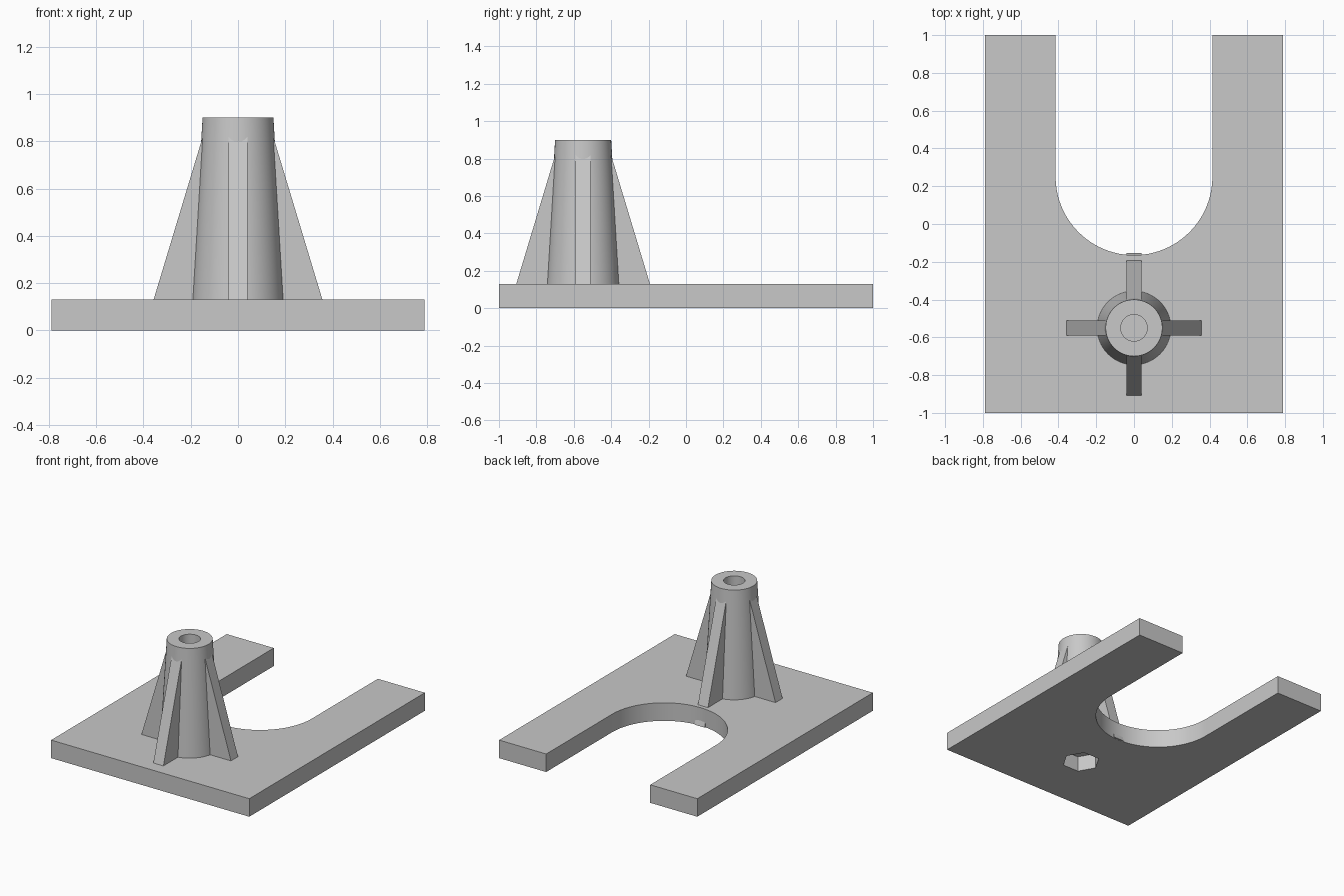
import bpy, bmesh
from math import pi, cos, sin, radians
from mathutils import Matrix, Vector

if "Cube" in bpy.data.objects:
    bpy.data.objects.remove(bpy.data.objects["Cube"])

GREY = (0.58, 0.58, 0.58, 1)
grey = bpy.data.materials.new("plain grey")
grey.use_nodes = True
grey.diffuse_color = GREY
grey.node_tree.nodes["Principled BSDF"].inputs["Base Color"].default_value = GREY

POST_Y = -0.55      # centre of the post
PLATE_H = 0.13      # plate thickness


def add_object(name, bm):
    bmesh.ops.recalc_face_normals(bm, faces=bm.faces)
    mesh = bpy.data.meshes.new(name)
    bm.to_mesh(mesh)
    bm.free()
    mesh.materials.append(grey)
    obj = bpy.data.objects.new(name, mesh)
    bpy.context.collection.objects.link(obj)
    return obj


def prism(name, points, direction):
    """Extrude a flat outline along a direction."""
    bm = bmesh.new()
    face = bm.faces.new([bm.verts.new(p) for p in points])
    out = bmesh.ops.extrude_face_region(bm, geom=[face])
    moved = [v for v in out["geom"] if isinstance(v, bmesh.types.BMVert)]
    bmesh.ops.translate(bm, verts=moved, vec=Vector(direction))
    return add_object(name, bm)


def activate(obj):
    bpy.ops.object.select_all(action="DESELECT")
    obj.select_set(True)
    bpy.context.view_layer.objects.active = obj


def smooth(obj):
    activate(obj)
    bpy.ops.object.shade_smooth_by_angle(angle=radians(30))


# Base plate with a round-bottomed slot open at the back
SLOT_R, SLOT_Y, STEPS = 0.415, 0.25, 48
outline = [(-0.79, 1, 0), (-0.79, -1, 0), (0.79, -1, 0), (0.79, 1, 0), (SLOT_R, 1, 0)]
for i in range(STEPS + 1):
    a = -pi * i / STEPS
    outline.append((SLOT_R * cos(a), SLOT_Y + SLOT_R * sin(a), 0))
outline.append((-SLOT_R, 1, 0))
plate = prism("base_plate", outline, (0, 0, PLATE_H))

# Hexagonal nut pocket in the underside
hexagon = [(0.125 * cos(i * pi / 3), POST_Y + 0.125 * sin(i * pi / 3), -0.1) for i in range(6)]
cutter = prism("nut_pocket_cutter", hexagon, (0, 0, 0.21))
cutter.hide_render = True
cut = plate.modifiers.new("nut pocket", "BOOLEAN")
cut.operation = "DIFFERENCE"
cut.solver = "EXACT"
cut.object = cutter
activate(plate)
bpy.ops.object.modifier_apply(modifier=cut.name)
bpy.data.objects.remove(cutter)
smooth(plate)

# Tapered post with a blind bore, turned from a profile
profile = [(0, 0.132), (0.07, 0.132), (0.07, 0.9), (0.15, 0.9), (0.197, 0.1)]
bm = bmesh.new()
verts = [bm.verts.new((r, 0, z)) for r, z in profile]
edges = [bm.edges.new(pair) for pair in zip(verts, verts[1:])]
bmesh.ops.spin(bm, geom=verts + edges, axis=(0, 0, 1), cent=(0, 0, 0),
               angle=2 * pi, steps=64)
bmesh.ops.remove_doubles(bm, verts=bm.verts, dist=0.0005)
bmesh.ops.translate(bm, verts=bm.verts, vec=(0, POST_Y, 0))
smooth(add_object("post", bm))

# Four sloping ribs around the post, running down through the plate
rib_side = [(0.13, -0.04, 0.001), (0.396, -0.04, 0.001), (0.146, -0.04, 0.83), (0.13, -0.04, 0.83)]
for i, side in enumerate(("left", "back", "right", "front")):
    rib = prism(side + "_rib", rib_side, (0, 0.08, 0))
    rib.data.transform(Matrix.Translation((0, POST_Y, 0)) @ Matrix.Rotation(i * pi / 2, 4, "Z"))
